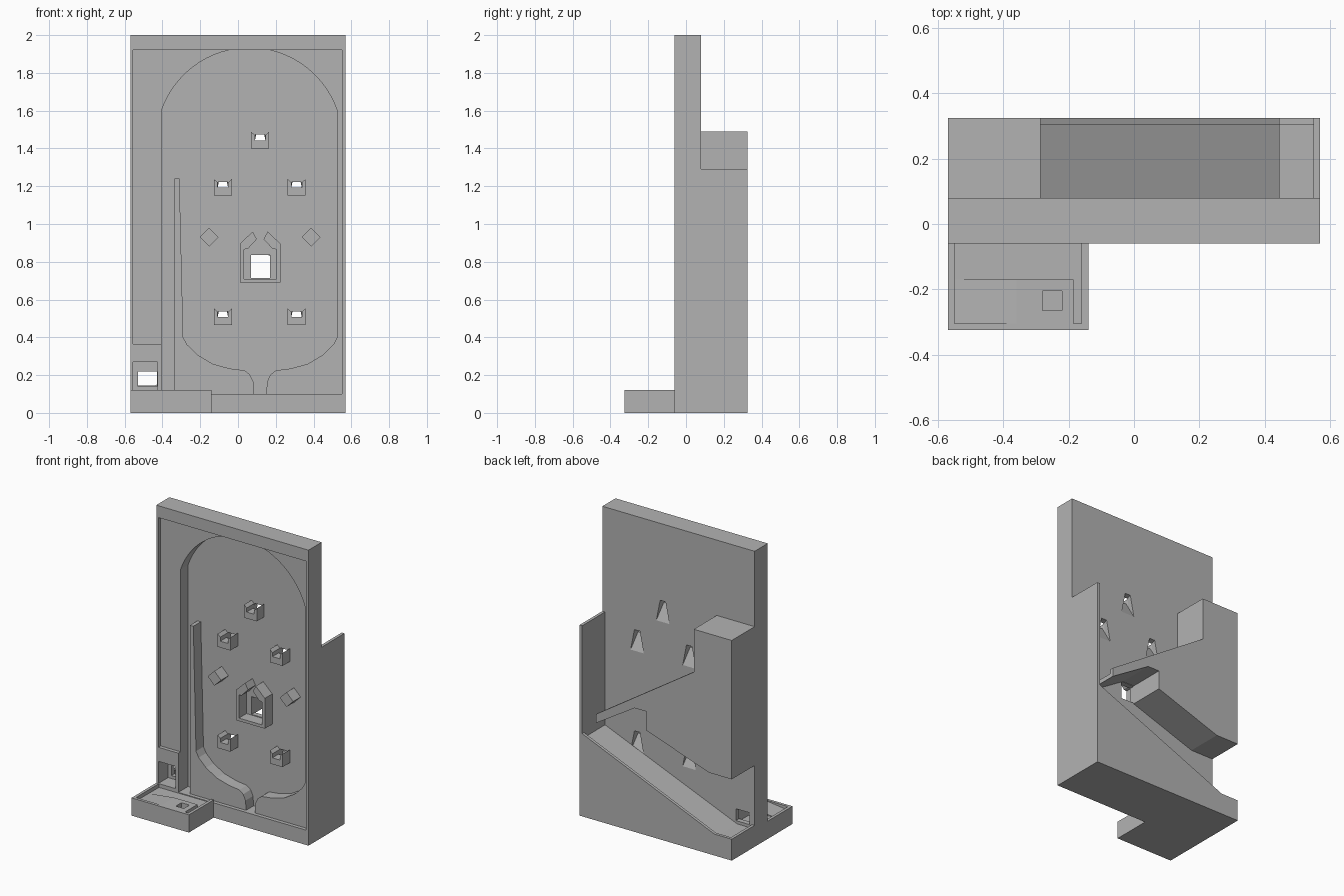
import bpy, bmesh, math

if "Cube" in bpy.data.objects:
    bpy.data.objects.remove(bpy.data.objects["Cube"])

grey = bpy.data.materials.new("light_grey_plastic")
grey.diffuse_color = (0.45, 0.45, 0.45, 1)
grey.use_nodes = True
grey.node_tree.nodes["Principled BSDF"].inputs["Base Color"].default_value = grey.diffuse_color


def loft(name, front, back, y0, y1):
    """Solid between an (x, z) outline at y0 and a matching one at y1."""
    bm = bmesh.new()
    a = [bm.verts.new((x, y0, z)) for x, z in front]
    b = [bm.verts.new((x, y1, z)) for x, z in back]
    bm.faces.new(a)
    bm.faces.new(b[::-1])
    n = len(a)
    for i in range(n):
        bm.faces.new((a[i], b[i], b[(i + 1) % n], a[(i + 1) % n]))
    bmesh.ops.recalc_face_normals(bm, faces=bm.faces)
    me = bpy.data.meshes.new(name)
    bm.to_mesh(me)
    bm.free()
    me.materials.append(grey)
    ob = bpy.data.objects.new(name, me)
    bpy.context.collection.objects.link(ob)
    return ob


def prism(name, pts, y0, y1):
    return loft(name, pts, pts, y0, y1)


def box(name, x0, x1, y0, y1, z0, z1):
    return prism(name, [(x0, z0), (x1, z0), (x1, z1), (x0, z1)], y0, y1)


def cut(targets, cutter):
    """Subtract the cutter from each target, then delete it."""
    for ob in targets:
        m = ob.modifiers.new("cut", 'BOOLEAN')
        m.operation, m.solver, m.object = 'DIFFERENCE', 'EXACT', cutter
        bpy.context.view_layer.objects.active = ob
        bpy.ops.object.modifier_apply(modifier=m.name)
    bpy.data.objects.remove(cutter)


FACE, FLOOR = -0.035, 0.045      # raised level and playfield floor
MID = 0.1175                     # centre line of the playfield

# Upright board with a shallow cover recess
board = box("board", -0.57, 0.57, -0.06, 0.08, 0, 2)
cut([board], prism("cover_recess", [
    (-0.405, 0.1), (0.55, 0.1), (0.55, 1.92), (-0.555, 1.92),
    (-0.555, 0.365), (-0.405, 0.365)], -0.1, FACE))

# Deep playfield: launch lane, arched top, bowl and drain
arch = [(0.06 + 0.4915 * math.cos(math.radians(t)),
         1.441 + 0.4915 * math.sin(math.radians(t)))
        for t in [18.9 + i * 58.1 / 12 for i in range(13)]]
arch += [(0.12 - x, z) for x, z in arch[::-1]]
bowl = [(0.525, 0.4), (0.505, 0.362), (0.45, 0.308), (0.37, 0.26),
        (0.28, 0.235), (0.2, 0.225), (0.172, 0.203), (0.154, 0.165), (0.15, 0.1)]
left_bowl = [(2 * MID - x, z) for x, z in bowl[::-1]]
outline = arch + [(-0.405, 0.1), (-0.335, 0.1), (-0.335, 1.24), (-0.31, 1.24)]
outline += left_bowl[::-1] + bowl[::-1]
cut([board], prism("playfield", outline, -0.1, FLOOR))

# Ball outlet at the lower left
cut([board], box("outlet_recess", -0.555, -0.425, -0.1, FLOOR, 0.12, 0.27))
cut([board], box("outlet_hole", -0.53, -0.43, 0, 0.1, 0.14, 0.22))

# Catch cups, each with a flared tunnel through the board
for i, (cx, z) in enumerate([(0.1175, 1.4), (-0.08, 1.15), (0.31, 1.15),
                             (-0.08, 0.465), (0.31, 0.465)]):
    half = [(0.0475, 0), (0.0475, 0.088), (0.028, 0.07), (0.028, 0.043)]
    pts = [(cx + x, z + h) for x, h in half]
    pts += [(cx - x, z + h) for x, h in half[::-1]]
    cup = prism(f"catch_cup_{i + 1}", pts, FACE, FLOOR + 0.005)
    front = [(-0.028, 0.043), (0.028, 0.043), (0.028, 0.07), (-0.028, 0.07)]
    back = [(-0.05, -0.07), (0.05, -0.07), (0.02, 0.08), (-0.02, 0.08)]
    cut([board, cup], loft("tunnel", [(cx + x, z + h) for x, h in front],
                           [(cx + x, z + h) for x, h in back], 0.03, 0.083))

# Centre pocket with two roof arms
arm = [(0.1075, 0.69), (0.1075, 0.895), (0.04, 0.96), (0.018, 0.92),
       (0.064, 0.87), (0.0855, 0.865), (0.0855, 0.71)]
prism("centre_pocket", [(MID + x, z) for x, z in arm] +
      [(MID - x, z) for x, z in arm[::-1]], FACE, FLOOR + 0.005)
cut([board], box("pocket_hole", 0.07, 0.17, 0, 0.1, 0.715, 0.835))

# Diamond pegs
for side in (-1, 1):
    cx = MID + side * 0.27
    prism("diamond_peg", [(cx - 0.05, 0.93), (cx, 0.88), (cx + 0.05, 0.93),
                          (cx, 0.98)], FACE, FLOOR + 0.005)

# Front tray with a raised rest and a square socket
tray = box("front_tray", -0.57, -0.14, -0.325, -0.06, 0, 0.12)
cut([tray], box("tray_inside", -0.55, -0.16, -0.305, 0, 0.095, 0.3))
rest = prism("tray_rest", [(-0.55, 0.08), (-0.185, 0.08), (-0.185, 0.119),
                           (-0.36, 0.119), (-0.55, 0.096)], -0.306, -0.17)
cut([tray, rest], box("socket", -0.28, -0.22, -0.265, -0.205, 0.06, 0.3))

# Lower return ramp behind the board
Y0, Y1, Y2 = 0.08, 0.305, 0.325
prism("lower_ramp", [(-0.57, 0), (0.56, 0), (0.56, 0.53), (-0.44, 0.12),
                     (-0.57, 0.12)], Y0, Y1)
prism("lower_ramp_rim", [(-0.57, 0), (0.55, 0), (0.55, 0.56), (-0.44, 0.145),
                         (-0.57, 0.145)], Y1, Y2)
box("lower_ramp_end", -0.57, -0.55, Y0, Y1, 0.11, 0.145)
box("side_wall", 0.55, 0.57, Y0, Y2, 0, 1.29)


# Upper chute: solid block, sloping floor and back rim
def chute(drop):
    return [(-0.57, 0.55), (-0.4, 0.55), (0.07, 0.71), (0.07, 0.838),
            (0.157, 0.838), (0.445, 0.66), (0.445, 0.72 - drop),
            (-0.286, 1.2 - drop), (-0.286, 1.49), (-0.57, 1.49)]


prism("upper_chute", chute(0.03), Y0, Y1)
prism("upper_chute_rim", chute(0), Y1, Y2)
